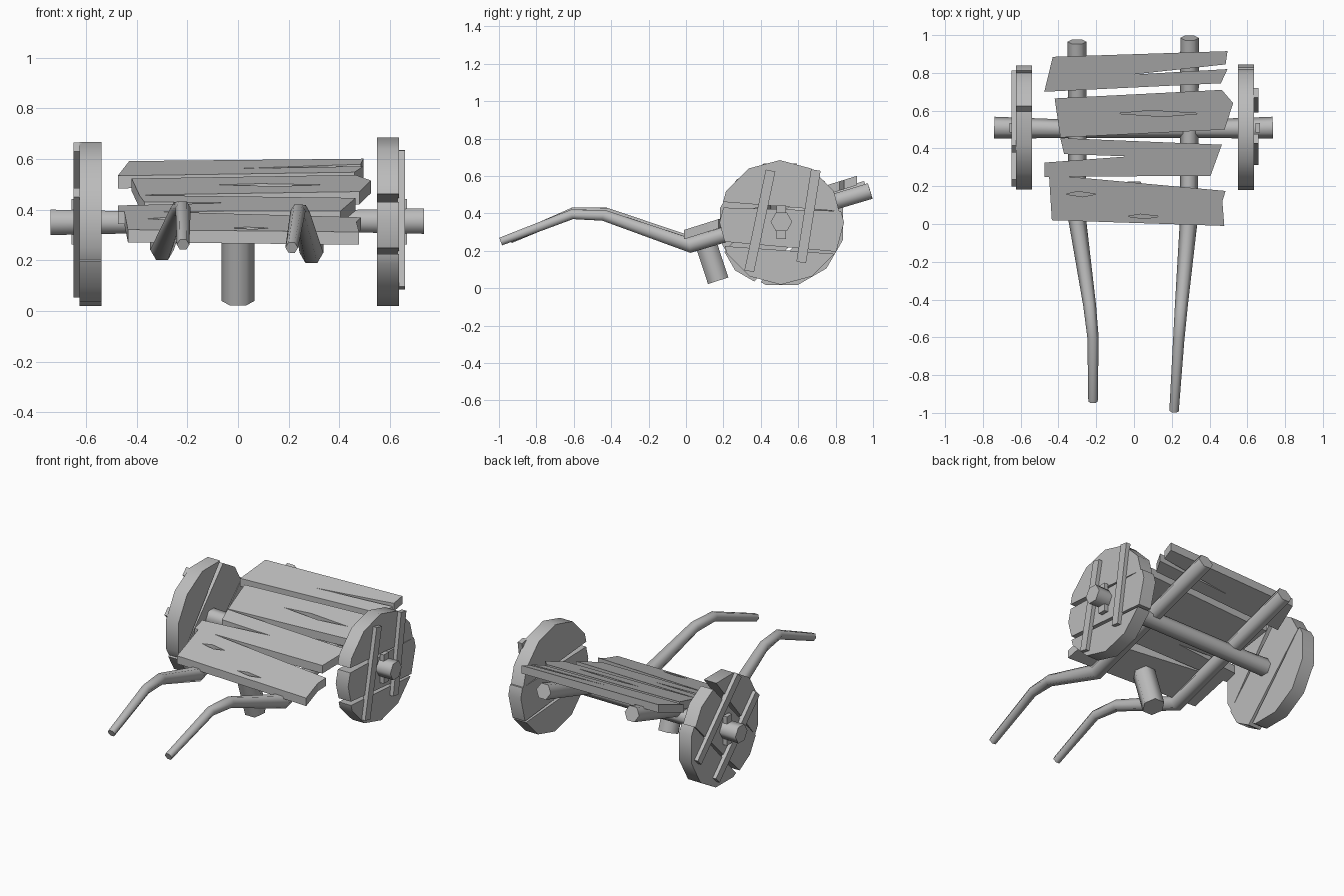
import bpy, bmesh, math
from mathutils import Vector, Matrix

cube = bpy.data.objects.get("Cube")
if cube:
    bpy.data.objects.remove(cube)

# Single weathered-wood colour
wood = bpy.data.materials.new("grey_wood")
wood.use_nodes = True
GREY = (0.5, 0.5, 0.5, 1)
wood.diffuse_color = GREY
wood.node_tree.nodes["Principled BSDF"].inputs["Base Color"].default_value = GREY


def finish(name, bm, smooth=None):
    bmesh.ops.recalc_face_normals(bm, faces=bm.faces)
    mesh = bpy.data.meshes.new(name)
    bm.to_mesh(mesh)
    bm.free()
    mesh.materials.append(wood)
    obj = bpy.data.objects.new(name, mesh)
    bpy.context.collection.objects.link(obj)
    if smooth:
        bpy.ops.object.select_all(action="DESELECT")
        obj.select_set(True)
        bpy.context.view_layer.objects.active = obj
        bpy.ops.object.shade_smooth_by_angle(angle=math.radians(smooth))
    return obj


def tube(name, path, radii, sides=6, turn=0.0, smooth=65):
    """Faceted pole that follows a path with a radius at each point."""
    bm = bmesh.new()
    pts = [Vector(p) for p in path]
    rings = []
    for i, p in enumerate(pts):
        tangent = (pts[min(i + 1, len(pts) - 1)] - pts[max(i - 1, 0)]).normalized()
        side = Vector((0, 1, 0)) if abs(tangent.x) > 0.9 else Vector((1, 0, 0))
        up = tangent.cross(side).normalized()
        side = up.cross(tangent)
        angles = [turn + math.tau * k / sides for k in range(sides)]
        rings.append([bm.verts.new(p + radii[i] * (side * math.cos(a) + up * math.sin(a)))
                      for a in angles])
    for a, b in zip(rings, rings[1:]):
        for k in range(sides):
            j = (k + 1) % sides
            bm.faces.new((a[k], a[j], b[j], b[k]))
    bm.faces.new(rings[0])
    bm.faces.new(rings[-1])
    return finish(name, bm, smooth)


def prism(outline, low, high):
    """Extrude a 2D outline; low and high turn a 2D point into 3D."""
    bm = bmesh.new()
    bottom = [bm.verts.new(low(*p)) for p in outline]
    top = [bm.verts.new(high(*p)) for p in outline]
    bm.faces.new(bottom)
    bm.faces.new(top)
    n = len(outline)
    for k in range(n):
        j = (k + 1) % n
        bm.faces.new((bottom[k], bottom[j], top[j], top[k]))
    return bm


def box(name, centre, size, tilt=0.0):
    bm = bmesh.new()
    bmesh.ops.create_cube(bm, size=1, matrix=Matrix.Translation(centre)
                          @ Matrix.Rotation(tilt, 4, "X") @ Matrix.Diagonal((*size, 1)))
    return finish(name, bm)


# Shafts: straight under the deck, then curved handles
heights = [0.52, 0.23, 0.39, 0.395, 0.25]
radii = [0.05, 0.047, 0.034, 0.03, 0.025]
shafts = {
    "right_shaft": ([-0.302, -0.3, -0.235, -0.217, -0.217], [0.965, 0.02, -0.43, -0.6, -0.94], 0.012),
    "left_shaft": ([0.295, 0.29, 0.25, 0.237, 0.212], [0.985, 0.02, -0.44, -0.61, -0.99], 0),
}
for name, (xs, ys, lift) in shafts.items():
    tube(name, [(x, y, z + lift) for x, y, z in zip(xs, ys, heights)], radii)

# Axle and prop leg
tube("axle", [(-0.74, 0.51, 0.35), (-0.4, 0.505, 0.35), (0.4, 0.505, 0.355), (0.735, 0.51, 0.355)],
     [0.058, 0.05, 0.05, 0.058])
tube("prop_leg", [(0, 0.172, 0.04), (0, 0.09, 0.29)], [0.066, 0.066])

# Deck planks, laid on the slope of the shafts
SLOPE, THICK = 0.313, 0.05


def deck(x, y, lift=0.0):
    return Vector((x, y, 0.265 + SLOPE * y + lift))


planks = [
    [(-0.45, 0.26), (0.485, 0.175), (0.468, 0.12), (0.478, -0.01), (-0.435, 0.02)],
    [(-0.39, 0.455), (0.465, 0.42), (0.405, 0.255), (-0.475, 0.25), (-0.475, 0.325),
     (-0.03, 0.358), (-0.37, 0.37)],
    [(-0.42, 0.665), (0.465, 0.71), (0.525, 0.64), (0.48, 0.5), (-0.39, 0.458)],
    [(-0.43, 0.885), (0.495, 0.915), (0.485, 0.845), (-0.02, 0.79), (0.495, 0.82),
     (0.46, 0.745), (-0.475, 0.7)],
]
# Split marks per plank: centre x, centre y, half length, half width
splits = [[(-0.28, 0.158, 0.08, 0.014), (0.05, 0.04, 0.085, 0.012)], [],
          [(0.13, 0.585, 0.22, 0.016)], []]
for i, (outline, marks) in enumerate(zip(planks, splits)):
    name = f"deck_plank_{i + 1}"
    plank = finish(name, prism(outline, deck, lambda x, y: deck(x, y, THICK)))
    for cx, cy, length, width in marks:
        diamond = [(cx - length, cy), (cx - length * 0.2, cy + width),
                   (cx + length, cy), (cx + length * 0.1, cy - width)]
        cutter = finish("split_cutter", prism(diamond, lambda x, y: deck(x, y, THICK * 0.4),
                                              lambda x, y: deck(x, y, THICK * 2)))
        cutter.hide_render = True
        mod = plank.modifiers.new("split", "BOOLEAN")
        mod.operation, mod.object, mod.solver = "DIFFERENCE", cutter, "EXACT"
        bpy.context.view_layer.objects.active = plank
        bpy.ops.object.modifier_apply(modifier=mod.name)
        bpy.data.objects.remove(cutter)


def wheel(side, x, centre, radius, angle, boards):
    """Solid wheel sawn from boards; each board lies between two lines v = a + b*u."""
    place = Matrix.Translation((x, *centre)) @ Matrix.Rotation(angle, 4, "X")
    for i, (low, high, shift) in enumerate(boards):
        rim = [(radius * math.cos(math.tau * k / 12) + shift, radius * math.sin(math.tau * k / 12))
               for k in range(12)]
        bm = prism(rim, lambda u, v: Vector((-0.043, u, v)), lambda u, v: Vector((0.043, u, v)))
        for line, sign in ((low, -1), (high, 1)):
            if line:
                a, b = line
                bmesh.ops.bisect_plane(bm, geom=bm.verts[:] + bm.edges[:] + bm.faces[:],
                                       plane_co=(0, 0, a), plane_no=Vector((0, -b, 1)) * sign,
                                       clear_outer=True)
                bmesh.ops.holes_fill(bm, edges=[e for e in bm.edges if e.is_boundary])
        bm.transform(place)
        finish(f"{side}_wheel_board_{i + 1}", bm, 35)


# Wheels
wheel("left", 0.593, (0.507, 0.352), 0.333, 0,
      [(None, (-0.148, -0.07), 0.0), ((-0.13, -0.09), (0.07, -0.03), 0.005),
       ((0.085, -0.08), None, -0.005)])
wheel("right", -0.583, (0.505, 0.338), 0.338, math.radians(45),
      [(None, (-0.13, 0.04), 0.01), ((-0.115, 0.0), (0.12, 0.03), -0.005),
       ((0.14, 0.1), None, 0.005)])

# Battens nailed across the outer faces, and pins through the axle
box("left_wheel_batten_front", (0.645, 0.395, 0.36), (0.03, 0.052, 0.55), math.radians(-12))
box("left_wheel_batten_back", (0.645, 0.655, 0.385), (0.03, 0.052, 0.5), math.radians(-9))
for label, off in (("front", -0.09), ("back", 0.09)):
    box(f"right_wheel_batten_{label}", (-0.634, 0.505 + off, 0.36 + off), (0.03, 0.052, 0.56),
        math.radians(45))
for label, x in (("left", 0.655), ("right", -0.645)):
    box(f"{label}_axle_pin", (x, 0.51, 0.353), (0.026, 0.05, 0.18))
